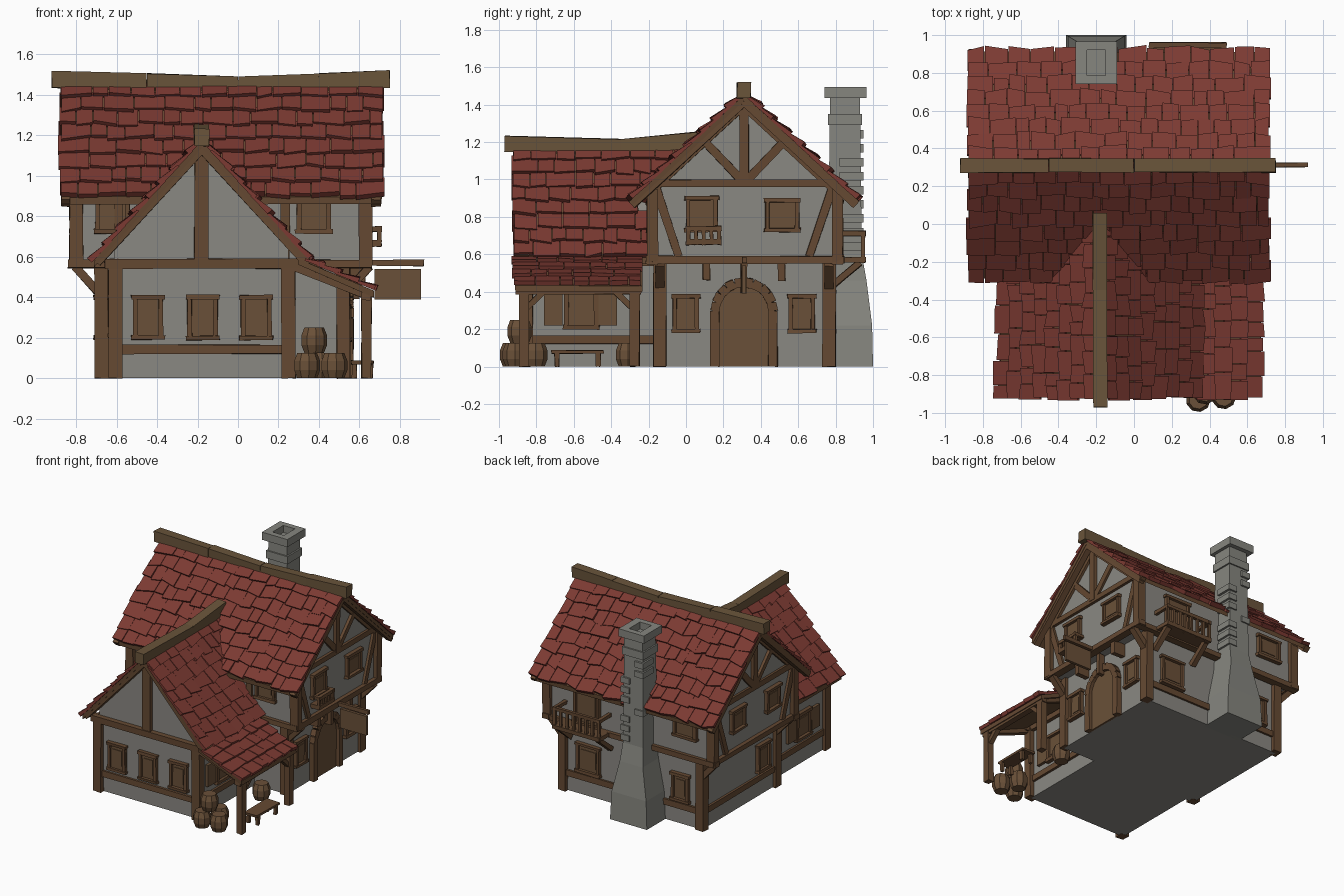
import bpy, bmesh, math, random
from mathutils import Vector as V

if "Cube" in bpy.data.objects:
    bpy.data.objects.remove(bpy.data.objects["Cube"])
random.seed(4)

def material(name, r, g, b):
    m = bpy.data.materials.new(name)
    m.diffuse_color = [((c / 255 + .055) / 1.055) ** 2.4 for c in (r, g, b)] + [1]
    m.use_nodes = True
    m.node_tree.nodes["Principled BSDF"].inputs["Base Color"].default_value = m.diffuse_color
    return m

RED = material("roof red", 124, 58, 50)
PLASTER = material("plaster grey", 138, 136, 130)
TIMBER = material("timber brown", 101, 73, 50)
RIDGE = material("ridge brown", 105, 84, 58)
STONE = material("stone grey", 134, 134, 127)
PANEL = material("panel brown", 106, 80, 56)

meshes = {}
def bm_for(name, mat):
    return meshes.setdefault(name, (bmesh.new(), mat))[0]

def solid(name, mat, low, high):
    """Closed solid between two matching outlines."""
    bm, j = bm_for(name, mat), (.003 if mat in (TIMBER, RIDGE) else 0)
    wob = lambda p: V(p) + V([random.uniform(-j, j) for _ in range(3)])
    a, b = [bm.verts.new(wob(p)) for p in low], [bm.verts.new(wob(p)) for p in high]
    n = len(a)
    bm.faces.new(a[::-1]); bm.faces.new(b)
    for i in range(n):
        bm.faces.new((a[i], a[(i + 1) % n], b[(i + 1) % n], b[i]))

def prism(name, mat, pts, vec):
    solid(name, mat, pts, [V(p) + V(vec) for p in pts])

def box(name, mat, x0, x1, y0, y1, z0, z1):
    prism(name, mat, [(x0, y0, z0), (x1, y0, z0), (x1, y1, z0), (x0, y1, z0)], (0, 0, z1 - z0))

# a wall is (axis, position, outward sign); details use (along, z) plus depth
def plate(name, mat, wall, pts, d0, d1):
    ax, pos, s = wall
    at = lambda a, z, d: V((pos + s * d, a, z)) if ax == 'x' else V((a, pos + s * d, z))
    solid(name, mat, [at(a, z, d0) for a, z in pts], [at(a, z, d1) for a, z in pts])

def rect(name, mat, wall, a0, a1, z0, z1, d0, d1):
    plate(name, mat, wall, [(a0, z0), (a1, z0), (a1, z1), (a0, z1)], d0, d1)

def strut(name, wall, p, q, w=.045, d0=-.02, d1=.02, mat=TIMBER):
    p, q = V(p), V(q)
    t = (q - p).normalized() * w / 2
    o = V((-t.y, t.x))
    plate(name, mat, wall, [p - o, q - o, q + o, p + o], d0, d1)

def window(wall, a, z0, z1, w=.15):
    h, f = w / 2, .022
    rect("window_panels", PANEL, wall, a - h, a + h, z0, z1, -.01, .012)
    rect("window_panels", PANEL, wall, a - h + .035, a + h - .035, z0 + .04, z1 - .04, .0, .017)
    for s in (-1, 1):
        strut("window_frames", wall, (a + s * (h - f / 2), z0), (a + s * (h - f / 2), z1), f, 0, .028)
    for z in (z0, z1):
        strut("window_frames", wall, (a - h - .008, z), (a + h + .008, z), f, 0, .034)

# walls and their frames
box("lower_house", PLASTER, -.68, .53, -.15, .77, 0, .58)
prism("upper_house", PLASTER, [(-.80, y, z) for y, z in
      ((-.18, .56), (.81, .56), (.81, .95), (.31, 1.41), (-.18, .95))], (1.43, 0, 0))
prism("front_wing", PLASTER, [(x, -.85, z) for x, z in
      ((-.61, 0), (.25, 0), (.25, .65), (-.18, 1.13), (-.61, .65))], (0, .8, 0))
LR, LL, LB, LF = ('x', .53, 1), ('x', -.68, -1), ('y', .77, 1), ('y', -.15, -1)
UR, UL, UB, UF = ('x', .63, 1), ('x', -.80, -1), ('y', .81, 1), ('y', -.18, -1)
WF, WR, WL = ('y', -.85, -1), ('x', .25, 1), ('x', -.61, -1)

# corner posts, sill ring and overhang brackets
for x in (-.675, .52):
    for y in (-.14, .765):
        box("lower_posts", TIMBER, x - .033, x + .033, y - .035, y + .035, 0, .56)
        s = 1 if x > 0 else -1
        strut("brackets", ('y', y, 1), (x, .41), (x + s * .13, .55), .04, -.025, .025)
for x in (-.80, .63):
    for y in (-.18, .81):
        box("upper_posts", TIMBER, x - .033, x + .033, y - .03, y + .03, .56, .95)
for x in (-.605, .25):
    box("wing_posts", TIMBER, x - .035, x + .033, -.885, -.82, 0, .56)
for w in (UR, UL):
    rect("floor_beams", TIMBER, w, -.215, .845, .55, .59, -.03, .03)
for w in (UB, UF):
    rect("floor_beams", TIMBER, w, -.84, .66, .545, .585, -.03, .03)
for s in (-1, 1):
    strut("brackets", LR, (.31 + s * .2, .46), (.31 + s * .2, .56), .04, -.02, .1)

# timber framing on both gable ends of the house
for w in (UR, UL):
    rect("gable_framing", TIMBER, w, -.2, .83, .96, 1.0, -.02, .022)
    rect("gable_framing", TIMBER, w, .285, .335, .98, 1.42, -.02, .026)
    for s in (-1, 1):
        y = lambda d: .31 + s * d
        strut("gable_framing", w, (y(.02), 1.0), (y(.21), 1.2), .045)
        strut("gable_framing", w, (y(.47), .95), (y(.35), .59), .045)
        strut("gable_framing", w, (y(0), 1.40), (y(.53), .91), .05)
        strut("barge_boards", w, (y(0), 1.415), (y(.6), .865), .045, .03, .075)

# wing front framing
rect("wing_framing", TIMBER, WF, -.66, .31, .54, .59, -.02, .04)
rect("wing_framing", TIMBER, WF, -.215, -.145, .57, 1.12, -.02, .035)
for s in (-1, 1):
    strut("barge_boards", WF, (-.18, 1.135), (-.18 + s * .52, .575), .05, -.01, .06)
for w, a, b in ((WF, -.6, .25), (WR, -.85, -.15), (WL, -.85, -.15), (LL, -.14, .76), (LB, -.67, .52)):
    rect("wall_rails", TIMBER, w, a, b, .12, .165, -.01, .018)
for w in (WR, WL):
    rect("wall_rails", TIMBER, w, -.85, -.15, .54, .59, -.02, .025)
rect("upper_posts", TIMBER, UF, .21, .255, .58, .93, -.02, .02)
rect("upper_posts", TIMBER, UF, -.61, -.57, .58, .93, -.02, .02)

# windows
for a in (-.445, -.175, .09):
    window(WF, a, .2, .4)
for w, a, z0, z1, wd in ((UF, -.62, .725, .875, .17), (UF, .375, .725, .875, .17),
        (UR, .085, .73, .9, .17), (UR, .515, .73, .89, .18), (UL, .085, .73, .89, .17),
        (UL, .515, .73, .89, .17), (LR, .0, .19, .375, .14), (LR, .62, .19, .375, .14),
        (LL, .03, .2, .4, .15), (LB, .3, .19, .4, .2), (LB, -.5, .19, .39, .15),
        (UB, -.57, .72, .88, .2), (WR, -.56, .21, .4, .18), (WL, -.56, .21, .4, .18)):
    window(w, a, z0, z1, wd)
for w in (WR, WL):
    for a in (-.71, -.42):
        rect("shutters", PANEL, w, a - .05, a + .05, .22, .39, 0, .022)

# arched door
arch = [(.31 + .155 * math.cos(i * math.pi / 10), .295 + .155 * math.sin(i * math.pi / 10)) for i in range(11)]
arch = [(.465, 0)] + arch + [(.155, 0)]
plate("front_door", PANEL, LR, arch, -.01, .015)
for p, q in zip(arch, arch[1:]):
    strut("door_frame", LR, p, q, .05, -.01, .04)
box("door_lantern", TIMBER, .55, .6, .295, .325, .39, .55)

# shingles laid in overlapping rows
def shingles(name, start, along, slope, rows, end):
    along, slope = V(along), V(slope)
    n = along.cross(slope).normalized()
    n = n if n.z > 0 else -n
    bm = bm_for(name, RED)
    for r in range(rows):
        t0, t1 = max(0, (r - .3) / rows), (r + 1) / rows
        u, u1 = random.uniform(-.012, .008), end(t0)
        while u < u1 - .02:
            w = min(random.uniform(.07, .16), u1 - u)
            if u1 - u - w < .05:
                w = u1 - u + random.uniform(-.01, .008)
            lift = random.uniform(.022, .034)
            P = lambda a, t, h: V(start) + along * a + slope * t + n * h
            ta, tb = [t1 + random.uniform(-.015, .025) for _ in "ab"]
            b, e = u + .002, u + w - .002
            solid(name, RED, [P(b, t0, -.004), P(e, t0, -.004), P(e, tb, 0), P(b, ta, 0)],
                  [P(b, t0, .007), P(e, t0, .007), P(e, tb, lift + random.uniform(-.004, .004)), P(b, ta, lift)])
            u += w

# main roof
for s, side in ((-1, "front"), (1, "back")):
    shingles("main_shingles_" + side, (-.88, .31, 1.455), (1, 0, 0), (0, s * .6, -.56), 8, lambda t: 1.6)
    prism("main_roof_boards", TIMBER, [(-.87, .31, 1.455), (-.87, .31 + s * .6, .895),
          (-.87, .31 + s * .6, .86), (-.87, .31, 1.42)], (1.58, 0, 0))

# wing roof, running back into the main roof
def valley(z):
    return .31 - (1.455 - z) / .933 if z > .9 else -.2
for s, side in ((-1, "left"), (1, "right")):
    shingles("wing_shingles_" + side, (-.18, -.925, 1.175), (0, 1, 0), (s * .53, 0, -.59), 8,
             lambda t: valley(1.175 - .59 * t) + .95)
    outline = [(-.18 + s * .53 * t, y, 1.175 - .59 * t) for t, y in
               ((0, -.915), (1, -.915), (1, -.19), (.46, -.27), (0, .02))]
    prism("wing_roof_boards", TIMBER, outline, (0, 0, -.035))

# ridge beams with a slight sag
def ridge(name, pts, horizontal):
    for p, q in zip(pts, pts[1:]):
        ends = [[V(c) + V((0, a, b) if horizontal else (a, 0, b)) for a, b in
                 ((-.037, -.085), (.037, -.085), (.037, 0), (-.037, 0))] for c in (p, q)]
        solid(name, RIDGE, *ends)
ridge("main_ridge", [(-.92, .31, 1.52), (-.45, .31, 1.505), (0, .31, 1.49), (.4, .31, 1.505), (.75, .31, 1.52)], True)
ridge("wing_ridge", [(-.18, -.97, 1.235), (-.18, -.35, 1.215), (-.18, .06, 1.255)], False)

# porch
shingles("porch_shingles", (.33, -.925, .585), (0, 1, 0), (.345, 0, -.15), 4, lambda t: .69)
prism("porch_boards", TIMBER, [(.3, -.915, .59), (.67, -.915, .43), (.67, -.915, .40), (.3, -.915, .56)], (0, .68, 0))
box("porch_beam", TIMBER, .61, .655, -.91, -.24, .385, .425)
for y, s in ((-.865, 1), (-.275, -1)):
    box("porch_posts", TIMBER, .61, .66, y - .027, y + .027, 0, .41)
    strut("porch_braces", ('x', .633, 1), (y, .3), (y + s * .1, .4), .03)
    strut("porch_braces", ('y', y, 1), (.26, .56), (.66, .4), .04)

# barrels and bench
def barrel(x, y, z):
    ring = lambda r, h: [(x + r * math.cos(i * math.tau / 9), y + r * math.sin(i * math.tau / 9), z + h) for i in range(9)]
    prof = [(.05, 0), (.066, .04), (.066, .085), (.05, .125)]
    for (r0, h0), (r1, h1) in zip(prof, prof[1:]):
        solid("barrels", PANEL, ring(r0, h0), ring(r1, h1))
for p in ((.34, -.93, 0), (.475, -.915, 0), (.405, -.805, 0), (.375, -.89, .125), (.42, -.31, 0)):
    barrel(*p)
box("bench_seat", TIMBER, .56, .67, -.72, -.44, .068, .088)
for y in (-.69, -.47):
    for x in (.575, .655):
        box("bench_legs", TIMBER, x - .012, x + .012, y - .012, y + .012, 0, .07)

# hanging sign
box("sign_rod", TIMBER, .6, .92, .3, .325, .555, .585)
box("sign_board", PANEL, .675, .905, .3, .322, .39, .54)

# balconies
def balcony(wall, a0, a1, z, depth, h):
    rect("balcony_floor", TIMBER, wall, a0, a1, z, z + .03, 0, depth)
    rect("balcony_rail", TIMBER, wall, a0, a1, z + h - .025, z + h, depth - .025, depth)
    n = max(4, round((a1 - a0) / .06))
    for i in range(n + 1):
        a = a0 + .012 + (a1 - a0 - .024) * i / n
        rect("balcony_balusters", TIMBER, wall, a - .01, a + .01, z, z + h - .01, depth - .022, depth - .004)
    for a in (a0, a1 - .025):
        rect("balcony_rail", TIMBER, wall, a, a + .025, z + h - .025, z + h, 0, depth)
balcony(UR, 0, .19, .65, .08, .1)
balcony(UB, .08, .49, .555, .15, .17)
window(UB, .285, .59, .88, .22)
for x in (.11, .46):
    strut("balcony_brackets", ('x', x, 1), (.78, .43), (.93, .555), .035)

# chimney
def ring(z, x0, x1, y0, y1):
    return [(x0, y0, z), (x1, y0, z), (x1, y1, z), (x0, y1, z)]
levels = [ring(0, -.36, -.04, .74, 1.0), ring(.22, -.35, -.05, .74, .995), ring(.46, -.30, -.1, .75, .965),
          ring(.6, -.285, -.11, .76, .94), ring(1.44, -.275, -.115, .77, .93)]
for a, b in zip(levels, levels[1:]):
    solid("chimney_stack", STONE, a, b)
box("chimney_band", STONE, -.288, -.102, .758, .942, 1.29, 1.35)
for x0, x1, y0, y1 in ((-.31, -.09, .74, .785), (-.31, -.09, .92, .965), (-.31, -.25, .785, .92), (-.15, -.09, .785, .92)):
    box("chimney_cap", STONE, x0, x1, y0, y1, 1.435, 1.495)
for i in range(9):
    z, x = .62 + i * .075, random.choice((-.29, -.17))
    box("chimney_blocks", STONE, x, x + .075, .82, .948, z, z + .045)

# turn every collected part into an object
for name, (bm, mat) in meshes.items():
    bmesh.ops.recalc_face_normals(bm, faces=bm.faces)
    me = bpy.data.meshes.new(name)
    bm.to_mesh(me); bm.free()
    me.materials.append(mat)
    bpy.context.collection.objects.link(bpy.data.objects.new(name, me))
